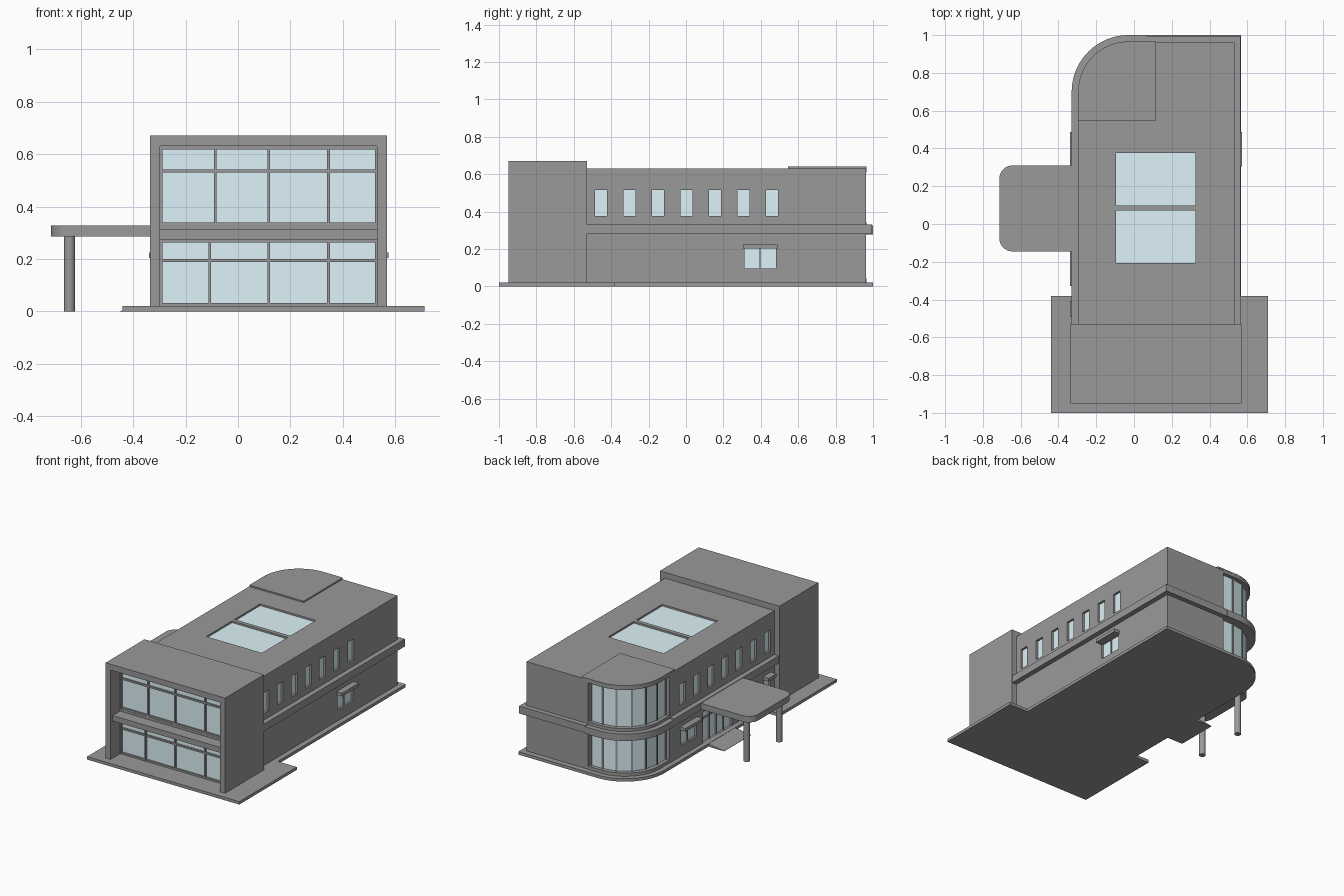
import bpy, math

if "Cube" in bpy.data.objects:
    bpy.data.objects.remove(bpy.data.objects["Cube"])

glass = bpy.data.materials.new("glass")
glass.diffuse_color = (0.73, 0.9, 0.95, 1)
glass.use_nodes = True
glass.node_tree.nodes["Principled BSDF"].inputs["Base Color"].default_value = glass.diffuse_color
grey = bpy.data.materials.new("dark_grey")
grey.diffuse_color = (0.32, 0.32, 0.32, 1)
grey.use_nodes = True
grey.node_tree.nodes["Principled BSDF"].inputs["Base Color"].default_value = grey.diffuse_color


def make(name, verts, faces, mat=None):
    me = bpy.data.meshes.new(name)
    me.from_pydata(verts, [], faces)
    ob = bpy.data.objects.new(name, me)
    bpy.context.collection.objects.link(ob)
    me.materials.append(mat or grey)
    return ob


def prism(name, pts, z0, z1, mat=None):
    # counter-clockwise outline extruded upward
    n = len(pts)
    verts = [(x, y, z0) for x, y in pts] + [(x, y, z1) for x, y in pts]
    faces = [tuple(reversed(range(n))), tuple(range(n, 2 * n))]
    faces += [(i, (i + 1) % n, n + (i + 1) % n, n + i) for i in range(n)]
    return make(name, verts, faces, mat)


def box(name, x0, x1, y0, y1, z0, z1, mat=None):
    return prism(name, [(x0, y0), (x1, y0), (x1, y1), (x0, y1)], z0, z1, mat)


def cut(target, cutter):
    cutter.hide_render = True
    cutter.display_type = 'WIRE'
    m = target.modifiers.new("cut", 'BOOLEAN')
    m.operation = 'DIFFERENCE'
    m.solver = 'EXACT'
    m.object = cutter


R = 0.3
CX, CY = -0.33 + R, 1 - R


def arc(d, n=18):
    # rounded back-left corner, inset by d
    return [(CX + (R - d) * math.cos(a), CY + (R - d) * math.sin(a))
            for a in (math.pi / 2 * (1 + i / n) for i in range(n + 1))]


def bay(d, xe=0.065, ye=0.6, n=18):
    return [(xe, 1 - d)] + arc(d, n) + [(-0.33 + d, ye)]


# Ground slab and entrance ramp
prism("base_slab", [(-0.44, -1), (0.71, -1), (0.71, -0.38), (0.567, -0.38), (0.567, 1)]
      + arc(0) + [(-0.33, -0.38), (-0.44, -0.38)], 0, 0.02)
ramp = box("entrance_ramp", -0.45, -0.325, -0.06, 0.23, 0, 0.019)
for i in (4, 7):
    ramp.data.vertices[i].co.z = 0.002

# Main body with recessed corner bay
body = prism("main_body", [(-0.297, -0.54), (0.531, -0.54), (0.531, 0.962), (0.065, 0.962)]
             + bay(0.07, n=4) + [(-0.297, 0.6)], 0.01, 0.63)

# Windows on both long sides: (y0, y1, z0, z1)
upper = [(-0.487 + i * 0.1525, -0.423 + i * 0.1525, 0.375, 0.515) for i in range(7)]
right = upper + [(0.313, 0.48, 0.095, 0.203)]
left = upper + [(0.313, 0.48, 0.095, 0.203), (-0.32, -0.15, 0.095, 0.203),
                (-0.485, -0.415, 0.095, 0.203), (-0.07, 0.24, 0.021, 0.23)]
for side, wall, s, wins in (("right", 0.531, 1, right), ("left", -0.297, -1, left)):
    for i, (y0, y1, z0, z1) in enumerate(wins):
        nm = f"{side}_window_{i}"
        xs = sorted((wall - s * 0.02, wall + s * 0.02))
        cut(body, box(nm + "_cutter", *xs, y0, y1, z0, z1))
        xs = sorted((wall - s * 0.025, wall - s * 0.015))
        box(nm + "_glass", *xs, y0, y1, z0, z1, glass)
        if i < 7:
            continue
        # mullions and hood
        panes = 4 if y1 - y0 > 0.2 else 2 if y1 - y0 > 0.1 else 1
        xs = sorted((wall - s * 0.02, wall - s * 0.005))
        for k in range(1, panes):
            y = y0 + (y1 - y0) * k / panes
            box(nm + f"_mullion_{k}", *xs, y - 0.003, y + 0.003, z0, z1)
        if panes < 4:
            xs = sorted((wall - s * 0.005, wall + s * 0.042))
            box(nm + "_hood", *xs, y0 - 0.008, y1 + 0.008, 0.203, 0.225)
        else:
            box(nm + "_transom", *xs, y0, y1, 0.18, 0.188)

# Roof skylight
cut(body, box("skylight_cutter", -0.095, 0.325, -0.207, 0.375, 0.615, 0.65))
box("skylight_glass", -0.095, 0.325, -0.207, 0.375, 0.61, 0.618, glass)
box("skylight_bar", -0.095, 0.325, 0.071, 0.099, 0.61, 0.63)

# Straight floor ledges and curved bay bands
box("right_ledge", 0.52, 0.565, -0.54, 0.995, 0.28, 0.33)
box("back_ledge", 0.065, 0.52, 0.95, 0.995, 0.28, 0.33)
box("left_ledge", -0.33, -0.28, -0.54, 0.6, 0.28, 0.33)
for nm, d, z0, z1 in (("bay_sill", 0.035, 0.01, 0.042), ("bay_ledge", 0, 0.278, 0.325),
                      ("bay_upper_sill", 0.035, 0.325, 0.345)):
    prism(nm, bay(d) + [(0.065, 0.6)], z0, z1)
prism("bay_lintel", bay(0.035) + [(0.065, 0.6)], 0.61, 0.632)
prism("bay_roof_cap", bay(0.034, 0.115, 0.545) + [(0.115, 0.545)], 0.628, 0.64)

# Curved bay glass and mullions
posts = [(0.059, 0.94, 0), (-0.27, 0.607, math.pi)]
for k in range(5):
    t = math.pi / 2 * (1 + k / 4)
    posts.append((CX + (R - 0.06) * math.cos(t), CY + (R - 0.06) * math.sin(t), t))
for lvl, z0, z1 in (("lower", 0.042, 0.278), ("upper", 0.345, 0.61)):
    prism(f"bay_glass_{lvl}", bay(0.06, n=4) + bay(0.069, n=4)[::-1], z0, z1, glass)
    for i, (x, y, t) in enumerate(posts):
        p = box(f"bay_mullion_{lvl}_{i}", -0.008, 0.006, -0.005, 0.005, z0, z1)
        p.location = (x, y, 0)
        p.rotation_euler.z = t

# Front block with deep recess
block = box("front_block", -0.335, 0.568, -0.95, -0.53, 0.01, 0.67)
cut(block, box("front_recess_cutter", -0.297, 0.53, -1.1, -0.83, 0.005, 0.63))
box("front_floor_slab", -0.297, 0.53, -0.93, -0.82, 0.275, 0.312)
box("front_spandrel", -0.297, 0.53, -0.85, -0.82, 0.312, 0.328)

# Front glazing grids
for lvl, z0, z1, tz, first in (("lower", 0.02, 0.275, 0.195, -0.107),
                               ("upper", 0.328, 0.63, 0.535, -0.087)):
    box(f"front_glass_{lvl}", -0.297, 0.53, -0.838, -0.825, z0, z1, glass)
    for i, x in enumerate((-0.292, first, 0.117, 0.345, 0.527)):
        box(f"front_mullion_{lvl}_{i}", max(x - 0.005, -0.297), min(x + 0.005, 0.53),
            -0.85, -0.83, z0, z1)
    for i, z in enumerate((z0 + 0.006, tz, z1 - 0.006)):
        box(f"front_transom_{lvl}_{i}", -0.297, 0.53, -0.848, -0.83, z - 0.006, z + 0.006)

# Entrance canopy with rounded outer corners
r, pts = 0.07, [(-0.31, -0.145), (-0.31, 0.31)]
for cy, a0 in ((0.31 - r, 90), (-0.145 + r, 180)):
    for k in range(9):
        t = math.radians(a0 + k * 90 / 8)
        pts.append((-0.713 + r + r * math.cos(t), cy + r * math.sin(t)))
prism("entrance_canopy", pts, 0.285, 0.327)

# Canopy columns
for i, y in enumerate((-0.09, 0.26)):
    circle = [(-0.642 + 0.021 * math.cos(k * math.pi / 8), y + 0.021 * math.sin(k * math.pi / 8))
              for k in range(16)]
    prism(f"canopy_column_{i}", circle, 0, 0.29)
